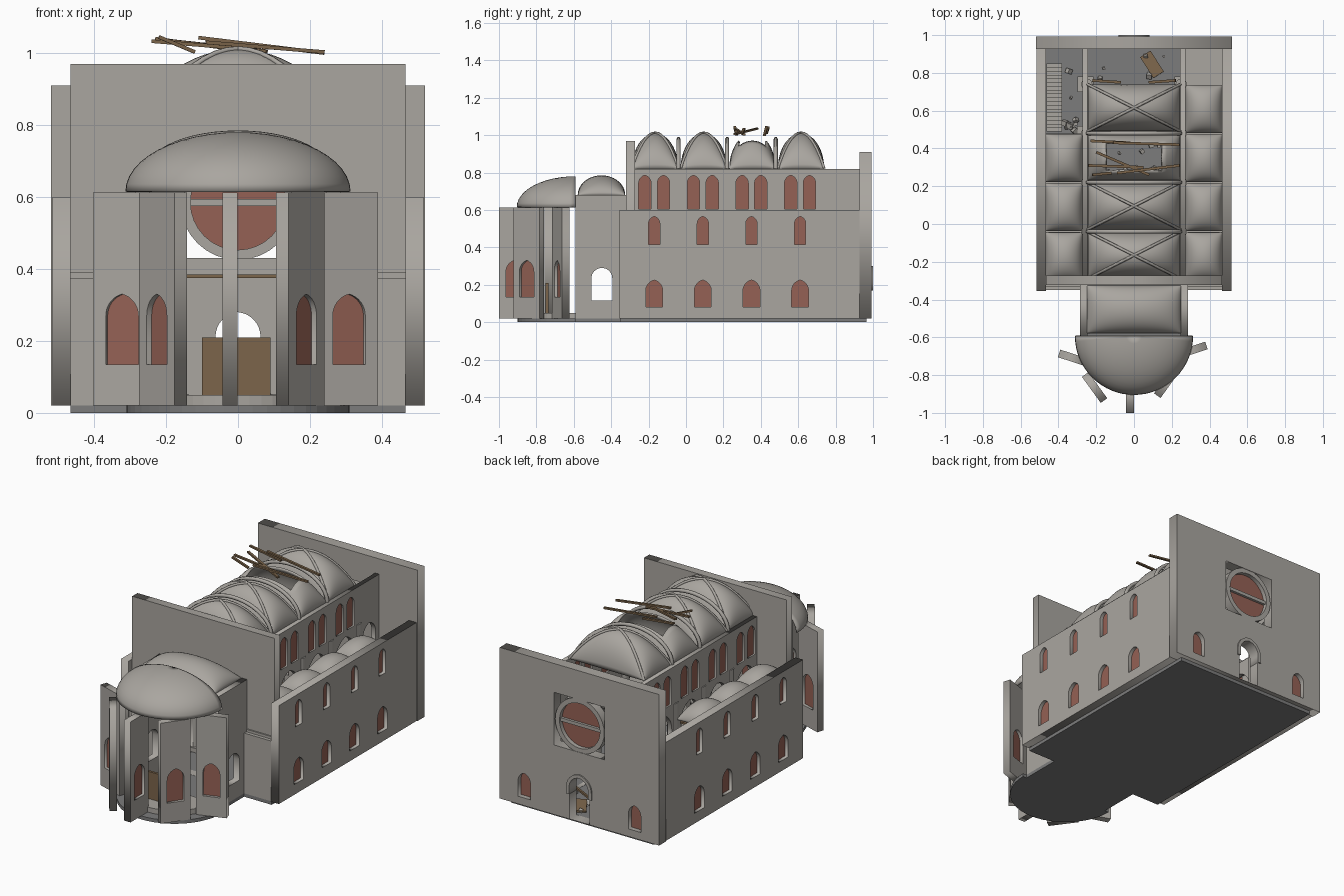
import bpy, bmesh, math, random
from math import sin, cos, pi, radians, sqrt
from mathutils import Matrix, Vector

if "Cube" in bpy.data.objects:
    bpy.data.objects.remove(bpy.data.objects["Cube"])
random.seed(4)


def material(name, col):
    m = bpy.data.materials.new(name)
    m.diffuse_color = (*col, 1)
    m.use_nodes = True
    m.node_tree.nodes["Principled BSDF"].inputs["Base Color"].default_value = m.diffuse_color
    return m


STONE = material("stone", (0.40, 0.38, 0.35))
DARK = material("dark_stone", (0.20, 0.20, 0.20))
GLASS = material("red_glass", (0.30, 0.12, 0.09))
WOOD = material("wood", (0.20, 0.13, 0.07))


def add(name, mesh, mat=STONE):
    o = bpy.data.objects.new(name, mesh)
    bpy.context.collection.objects.link(o)
    o.data.materials.clear()
    o.data.materials.append(mat)
    return o


def from_bm(name, bm, mat=STONE):
    bmesh.ops.recalc_face_normals(bm, faces=bm.faces)
    me = bpy.data.meshes.new(name)
    bm.to_mesh(me)
    bm.free()
    return add(name, me, mat)


def box(name, x, y, z, mat=STONE):
    bm = bmesh.new()
    c = Vector(((x[0] + x[1]) / 2, (y[0] + y[1]) / 2, (z[0] + z[1]) / 2))
    bmesh.ops.create_cube(bm, size=1, matrix=Matrix.Translation(c) @ Matrix.Diagonal(
        (x[1] - x[0], y[1] - y[0], z[1] - z[0], 1)))
    return from_bm(name, bm, mat)


def beam(name, p, q, w=0.014, h=0.01, mat=WOOD):
    p, q = Vector(p), Vector(q)
    bm = bmesh.new()
    rot = (q - p).to_track_quat('X', 'Z').to_matrix().to_4x4()
    bmesh.ops.create_cube(bm, size=1, matrix=Matrix.Translation((p + q) / 2) @ rot
                          @ Matrix.Diagonal(((q - p).length, w, h, 1)))
    return from_bm(name, bm, mat)


# outlines in wall coordinates (s along the wall, z up)
def rect(a, b, z0, z1):
    return [(a, z0), (b, z0), (b, z1), (a, z1)]


def arch(c, z0, w, h, k=0.65):
    R = k * w
    rise = sqrt(R * R - (R - w / 2) ** 2)
    amax = math.acos((R - w / 2) / R)
    side = [(w / 2 - R + R * cos(amax * i / 8), z0 + h - rise + R * sin(amax * i / 8)) for i in range(9)]
    half = [(w / 2, z0)] + side
    return [(c - s, z) for s, z in half] + [(c + s, z) for s, z in reversed(half[:-1])]


def circle(c, z, r, n=32):
    return [(c + r * cos(2 * pi * i / n), z + r * sin(2 * pi * i / n)) for i in range(n)]


def wall(name, outline, holes, origin, angle, t, mat=STONE):
    cu = bpy.data.curves.new(name, 'CURVE')
    cu.dimensions, cu.fill_mode, cu.extrude = '2D', 'BOTH', t / 2
    for pts in [outline] + holes:
        sp = cu.splines.new('POLY')
        sp.points.add(len(pts) - 1)
        for p, (s, z) in zip(sp.points, pts):
            p.co = (s, z, 0, 1)
        sp.use_cyclic_u = True
    tmp = bpy.data.objects.new("tmp", cu)
    bpy.context.collection.objects.link(tmp)
    me = bpy.data.meshes.new_from_object(tmp.evaluated_get(bpy.context.evaluated_depsgraph_get()))
    bpy.data.objects.remove(tmp)
    a = radians(angle)
    M = Matrix(((cos(a), 0, sin(a), origin[0]), (sin(a), 0, -cos(a), origin[1]), (0, 1, 0, 0), (0, 0, 0, 1)))
    bm = bmesh.new()
    bm.from_mesh(me)
    bmesh.ops.remove_doubles(bm, verts=bm.verts, dist=1e-5)
    bm.transform(M)
    return from_bm(name, bm, mat)


def glazed(name, outline, windows, origin, angle, t, holes=()):
    wall(name, outline, windows + list(holes), origin, angle, t)
    for w in windows:
        wall(name + "_glass", w, [], origin, angle, 0.008, GLASS)


def smooth_shell(o, t):
    for p in o.data.polygons:
        p.use_smooth = True
    if t:
        m = o.modifiers.new("thickness", 'SOLIDIFY')
        m.thickness = t


def vault(name, cx, cy, hx, hy, z, h, hole=None):
    n = 24
    bm = bmesh.new()
    ss = [sin(pi * (i / n - 0.5)) for i in range(n + 1)]
    g = [[bm.verts.new((cx + hx * u, cy + hy * v, z + h * sqrt(max(0, (1 - u * u) * (1 - v * v)))))
          for u in ss] for v in ss]
    for j in range(n):
        for i in range(n):
            bm.faces.new((g[j][i], g[j][i + 1], g[j + 1][i + 1], g[j + 1][i]))
    if hole:
        gone = [f for f in bm.faces if abs(f.calc_center_median().x - cx) < hole[0]
                and abs(f.calc_center_median().y - cy) < hole[1]]
        bmesh.ops.delete(bm, geom=gone, context='FACES')
    smooth_shell(from_bm(name, bm), 0.01)


def rib(name, fn, r, n=24):
    cu = bpy.data.curves.new(name, 'CURVE')
    cu.dimensions, cu.bevel_depth, cu.bevel_resolution = '3D', r, 1
    sp = cu.splines.new('POLY')
    sp.points.add(n)
    for i, p in enumerate(sp.points):
        p.co = (*fn(sin(pi * (i / n - 0.5))), 1)
    add(name, cu)


# floors and apse dais
def half_disc(name, r, z, mat):
    bm = bmesh.new()
    f = bm.faces.new([bm.verts.new((r * cos(pi + pi * i / 24), -0.59 + r * sin(pi + pi * i / 24), z[0]))
                      for i in range(25)])
    e = bmesh.ops.extrude_face_region(bm, geom=[f])['geom']
    bmesh.ops.translate(bm, vec=(0, 0, z[1] - z[0]), verts=[v for v in e if isinstance(v, bmesh.types.BMVert)])
    from_bm(name, bm, mat)


box("nave_floor", (-0.465, 0.465), (-0.35, 0.965), (0, 0.02), DARK)
box("choir_floor", (-0.285, 0.285), (-0.59, -0.35), (0, 0.02), DARK)
half_disc("apse_floor", 0.31, (0, 0.02), DARK)
half_disc("altar_dais", 0.25, (0.02, 0.05), STONE)
box("altar_panel", (-0.1, 0.09), (-0.75, -0.735), (0.05, 0.21), WOOD)

# west front with portal and round window
glazed("west_front", rect(-0.52, 0.52, 0.02, 0.91), [arch(s * 0.36, 0.065, 0.08, 0.145) for s in (-1, 1)],
       (0, 0.96), 0, 0.065, [rect(-0.165, 0.165, 0.43, 0.74), arch(0, 0.021, 0.13, 0.265, 0.55)])
wall("portal_arch", arch(0, 0.17, 0.165, 0.13, 0.55) + arch(0, 0.17, 0.125, 0.11, 0.55)[::-1], [], (0, 0.965), 0, 0.07)
wall("rose_ring", circle(0, 0.585, 0.16), [circle(0, 0.585, 0.132)], (0, 0.965), 0, 0.05)
wall("rose_glass", circle(0, 0.585, 0.134), [], (0, 0.96), 0, 0.01, GLASS)
box("rose_bar", (-0.135, 0.135), (0.945, 0.98), (0.575, 0.595))

# long walls, both sides
bays = [-0.17, 0.09, 0.35, 0.61]
edges = [-0.04, 0.22, 0.48, 0.74]
for s in (-1, 1):
    glazed("aisle_wall", rect(-0.355, 0.93, 0.02, 0.6),
           [arch(b, 0.08, 0.09, 0.145) for b in bays] + [arch(b, 0.415, 0.06, 0.15) for b in bays],
           (s * 0.49, 0), 90, 0.05)
    arcade = [arch(b, 0.021, 0.2, 0.31) for b in bays] + [arch(b, 0.4, 0.18, 0.17) for b in bays]
    arcade += [arch(0.835, 0.021, 0.13, 0.31), arch(0.835, 0.4, 0.12, 0.17)]
    glazed("clerestory_wall", rect(-0.275, 0.93, 0.02, 0.82),
           [arch(b + d, 0.605, 0.066, 0.18) for b in bays for d in (-0.05, 0.05)],
           (s * 0.258, 0), 90, 0.027, arcade)
    box("aisle_end", sorted((s * 0.285, s * 0.515)), (-0.35, -0.31), (0.02, 0.375))
    box("gallery_floor", sorted((s * 0.27, s * 0.465)), (-0.33, 0.48 if s < 0 else 0.93), (0.375, 0.39))
    wall("choir_wall", rect(-0.59, -0.32, 0.02, 0.68), [arch(-0.45, 0.115, 0.112, 0.175, 0.5)],
         (s * 0.265, 0), 90, 0.04)
    for e in edges:
        bm = bmesh.new()
        bmesh.ops.create_cone(bm, cap_ends=True, segments=12, radius1=0.03, radius2=0.03, depth=0.58,
                              matrix=Matrix.Translation((s * 0.25, e, 0.31)))
        from_bm("pier", bm)
        box("pier_base", sorted((s * 0.215, s * 0.3)), (e - 0.04, e + 0.04), (0.02, 0.045))
    for b in (bays[:3] if s < 0 else bays):
        vault("aisle_vault", s * 0.37, b, 0.097, 0.127, 0.5, 0.09)

# chancel arch wall
wall("chancel_wall", rect(-0.465, 0.465, 0.021, 0.97), [arch(0, 0.022, 0.44, 0.66, 0.55)], (0, -0.297), 0, 0.05)

# vaults and ribs
vault("choir_vault", 0, -0.452, 0.25, 0.127, 0.68, 0.105)
for b in bays:
    broken = b == 0.35
    vault("nave_vault", 0, b + 0.005, 0.245, 0.124, 0.82, 0.19, (0.14, 0.075) if broken else None)
    if not broken:
        for s in (-1, 1):
            rib("diagonal_rib", lambda u: (0.245 * u, b + 0.005 + s * 0.124 * u, 0.822 + 0.19 * (1 - u * u)), 0.008)
for e in edges[:3]:
    rib("cross_rib", lambda u: (0.245 * u, e, 0.82 + 0.16 * sqrt(max(0, 1 - u * u))), 0.011)

# apse panels, each turned off the curve, and half dome
for i in range(5):
    th, a = radians(-18 - 36 * i), radians(18 + 36 * i)
    o = (0.325 * cos(th) - 0.022 * sin(a), -0.59 + 0.325 * sin(th) + 0.022 * cos(a))
    glazed("apse_panel", rect(-0.085, 0.085, 0.02, 0.612), [arch(0, 0.135, 0.095, 0.195)], o, 18 + 36 * i, 0.042)
bm = bmesh.new()
dome = [[bm.verts.new((0.313 * cos(p) * cos(t), -0.592 + 0.313 * cos(p) * sin(t), 0.615 + 0.165 * sin(p)))
         for t in [pi + pi * i / 32 for i in range(33)]] for p in [pi / 2 * j / 12 for j in range(13)]]
for r0, r1 in zip(dome, dome[1:]):
    for i in range(32):
        bm.faces.new((r0[i], r0[i + 1], r1[i + 1], r1[i]))
bmesh.ops.remove_doubles(bm, verts=bm.verts, dist=1e-5)
smooth_shell(from_bm("apse_dome", bm), 0.01)

# stairs up to the left gallery
for i in range(18):
    box("stair", (-0.462, -0.38), (0.49 + 0.02 * i, 0.51 + 0.02 * i), (0.36 - 0.02 * i, 0.385 - 0.02 * i))

# broken roof timbers over the open bay, fallen timbers and door
for p, q in [((-0.11, 0.43, 1.043), (0.24, 0.42, 1.0)), ((-0.24, 0.31, 1.033), (0.05, 0.3, 1.01)),
             ((-0.22, 0.26, 1.045), (-0.12, 0.27, 1.003)), ((-0.09, 0.27, 1.03), (0.24, 0.31, 1.003)),
             ((-0.23, 0.44, 1.04), (-0.02, 0.43, 1.012)), ((-0.2, 0.38, 1.035), (0.08, 0.26, 1.005))]:
    beam("roof_timber", p, q)
for p, q in [((-0.22, 0.76, 0.05), (-0.07, 0.75, 0.03)), ((0.08, 0.75, 0.03), (0.22, 0.76, 0.1)),
             ((-0.2, 0.28, 0.38), (0.2, 0.26, 0.38))]:
    beam("fallen_timber", p, q)
beam("fallen_door", (0.06, 0.9, 0.03), (0.13, 0.79, 0.04), 0.065, 0.01)

# rubble
spots = [(random.uniform(-0.2, 0.2), random.uniform(0.25, 0.45)) for _ in range(16)]
spots += [(random.uniform(-0.37, -0.3), random.uniform(0.49, 0.56)) for _ in range(12)]
spots += [(random.uniform(-0.37, 0.22), random.uniform(0.6, 0.9)) for _ in range(12)]
bm = bmesh.new()
for x, y in spots:
    r = random.uniform(0.012, 0.03)
    bmesh.ops.create_cube(bm, size=r, matrix=Matrix.Translation((x, y, 0.02 + r / 2))
                          @ Matrix.Rotation(random.uniform(0, 3), 4, (random.random(), 0.4, 1)))
from_bm("rubble", bm)
